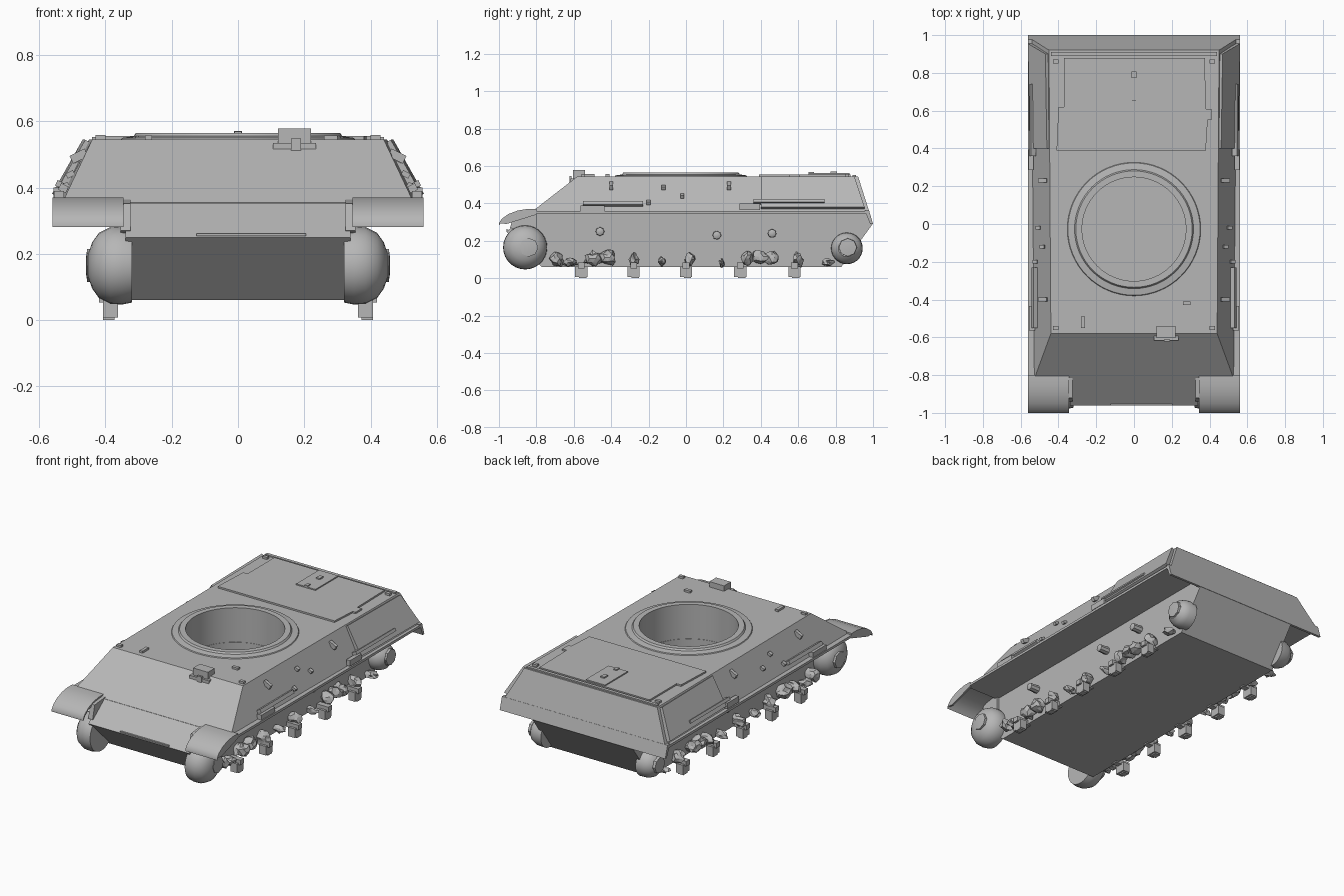
import bpy, bmesh, math, random
from mathutils import Vector, Matrix

if "Cube" in bpy.data.objects:
    bpy.data.objects.remove(bpy.data.objects["Cube"])

random.seed(4)
grey = bpy.data.materials.new("hull_grey")
grey.diffuse_color = (0.47, 0.47, 0.47, 1)
grey.use_nodes = True
grey.node_tree.nodes["Principled BSDF"].inputs["Base Color"].default_value = grey.diffuse_color


def finish(name, bm, smooth=False):
    bmesh.ops.recalc_face_normals(bm, faces=bm.faces)
    me = bpy.data.meshes.new(name)
    bm.to_mesh(me)
    bm.free()
    me.materials.append(grey)
    ob = bpy.data.objects.new(name, me)
    bpy.context.collection.objects.link(ob)
    if smooth:
        bpy.ops.object.select_all(action='DESELECT')
        ob.select_set(True)
        bpy.context.view_layer.objects.active = ob
        bpy.ops.object.shade_smooth_by_angle(angle=math.radians(35))
    return ob


def skin(name, loops, smooth=False, cap=True, closed=False):
    """Bridge equal-length closed loops into a solid."""
    bm = bmesh.new()
    rows = [[bm.verts.new(p) for p in l] for l in loops]
    pairs = list(zip(rows, rows[1:]))
    if closed:
        pairs.append((rows[-1], rows[0]))
    n = len(rows[0])
    for a, b in pairs:
        for i in range(n):
            j = (i + 1) % n
            bm.faces.new((a[i], a[j], b[j], b[i]))
    if cap and not closed:
        bm.faces.new(rows[0])
        bm.faces.new(rows[-1])
    return finish(name, bm, smooth)


def extrude_x(name, prof, x0, x1, smooth=False):
    return skin(name, [[(x, y, z) for y, z in prof] for x in (x0, x1)], smooth)


def box(name, c, s, rot=0.0):
    bm = bmesh.new()
    m = Matrix.Translation(c) @ Matrix.Rotation(rot, 4, 'Y') @ Matrix.Diagonal((*s, 1))
    bmesh.ops.create_cube(bm, size=1, matrix=m)
    return finish(name, bm)


def lathe_x(name, prof, side, cy, cz, n=28):
    """Revolve (x, radius) pairs about a sideways axle."""
    ang = [2 * math.pi * i / n for i in range(n)]
    return skin(name, [[(side * x, cy + r * math.cos(a), cz + r * math.sin(a)) for a in ang]
                       for x, r in prof], True)


def lathe_z(name, prof, cy, n=64, closed=False):
    ang = [2 * math.pi * i / n for i in range(n)]
    return skin(name, [[(r * math.cos(a), cy + r * math.sin(a), z) for a in ang]
                       for r, z in prof], True, closed=closed)


def sheet(pts, t):
    """Give a profile line a thickness below it."""
    return pts + [(y, z - t) for y, z in reversed(pts)]


# Hull: sloped superstructure over a narrower tub
base = [(-.53, -.825, .355), (.53, -.825, .355), (.545, .98, .355), (-.545, .98, .355)]
roof = [(-.44, -.58, .545), (.44, -.58, .545), (.45, .92, .545), (-.45, .92, .545)]
upper = skin("superstructure", [base, roof])
lower = extrude_x("lower_hull", [(-.96, .25), (-.826, .354), (.979, .354), (.998, .29),
                                 (.83, .06), (-.77, .06)], -.34, .34)

# Turret opening
CY = -.027
cutter = lathe_z("turret_opening_cutter", [(.275, .09), (.275, .8)], CY)
cutter.hide_render = True
cutter.hide_viewport = False
for ob in (upper, lower):
    md = ob.modifiers.new("opening", 'BOOLEAN')
    md.operation = 'DIFFERENCE'
    md.solver = 'EXACT'
    md.object = cutter
    bpy.ops.object.select_all(action='DESELECT')
    ob.select_set(True)
    bpy.context.view_layer.objects.active = ob
    bpy.ops.object.modifier_apply(modifier=md.name)
bpy.data.objects.remove(cutter)
lathe_z("turret_ring", [(.275, .535), (.275, .565), (.308, .565), (.315, .555),
                        (.35, .550), (.36, .535)], CY, closed=True)

# Engine deck with its stepped outline and central access hatch
deck = [(-.41, .39), (.38, .39), (.39, .55), (.41, .55), (.41, .61), (.38, .61), (.375, .88),
        (-.37, .88), (-.37, .62), (-.40, .62)]
skin("engine_deck", [[(x, y, z) for x, y in deck] for z in (.535, .555)])
box("deck_hatch", (0, .765, .556), (.13, .22, .012))
box("hatch_handle", (0, .79, .565), (.025, .035, .01))
box("hatch_latch", (0, .67, .562), (.02, .03, .014))
box("rear_roof_lip", (0, .90, .547), (.88, .02, .012))

# Driver's viewing block on the glacis edge
box("vision_block", (.17, -.572, .548), (.10, .065, .06))
box("vision_base", (.17, -.60, .517), (.13, .035, .035))
box("vision_slit", (.175, -.617, .53), (.03, .012, .035))
box("nose_seam", (.04, -.957, .258), (.33, .01, .007))
box("roof_grip", (-.27, -.52, .55), (.02, .06, .015))
box("roof_catch", (.28, -.42, .55), (.04, .02, .015))

# Rear skirt plate across the full width
extrude_x("rear_skirt", [(.955, .365), (.978, .365), (1, .29), (.985, .29)], -.56, .56)

for s, tag in ((-1, "left"), (1, "right")):
    # Track guards and curved front fenders
    extrude_x("track_guard_" + tag, [(-.82, .345), (-.82, .36), (.97, .36), (.97, .345)],
              s * .33, s * .56)
    fender = [(-.80, .37), (-.85, .37), (-.90, .362), (-.95, .343), (-.985, .318), (-1, .295)]
    extrude_x("front_fender_" + tag, sheet(fender, .014), s * .345, s * .56, True)
    extrude_x("fender_side_" + tag, [(-.80, .37), (-.90, .362), (-.95, .343), (-1, .295),
                                     (-.96, .29), (-.80, .34)], s * .548, s * .56)
    extrude_x("fender_bracket_" + tag, [(-.80, .365), (-.92, .352), (-.94, .27), (-.86, .24),
                                        (-.80, .26)], s * .325, s * .355)

    # Rear stowage panel lying on the sloped side
    quad = [(.542, .40, .375), (.45, .40, .538), (.458, .90, .538), (.55, .955, .375)]
    off = Vector((.016, 0, .009))
    skin("rear_side_panel_" + tag,
         [[(s * (x + k * off.x), y, z + k * off.z) for x, y, z in quad] for k in (-.6, .7)])

    # Tool rails and small lugs on the slope
    tilt = -s * .46
    box("front_tool_rail_" + tag, (s * .527, -.39, .398), (.025, .32, .022), tilt)
    box("front_tool_box_" + tag, (s * .54, -.50, .375), (.03, .13, .03))
    box("rear_tool_rail_" + tag, (s * .535, .55, .408), (.03, .38, .018), tilt)
    box("rear_tool_box_" + tag, (s * .545, .34, .382), (.025, .11, .035))
    for y, z in ((-.40, .495), (.23, .495), (-.12, .485), (-.02, .44), (-.20, .405)):
        big = abs(y) > .21
        box("side_lug_" + tag, (s * (.53 - (z - .355) * .47 + .016), y, z),
            (.05 if big else .025, .02, .026 if big else .016), s * .46)
    for y in (-.55, .86):
        box("roof_lug_" + tag, (s * .415, y, .55), (.03, .02, .016))

    # Front drive housing and rear idler hub
    lathe_x("front_drive_" + tag, [(.32, .112), (.35, .118), (.385, .116), (.42, .098),
                                   (.44, .07), (.452, .035)], s, -.86, .165)
    lathe_x("drive_cap_" + tag, [(.43, .05), (.455, .05), (.458, .03)], s, -.84, .165, 8)
    lathe_x("rear_hub_" + tag, [(.32, .085), (.37, .083), (.40, .07), (.42, .045)],
            s, .86, .16)
    lathe_x("rear_hub_cap_" + tag, [(.40, .05), (.43, .048), (.432, .02)], s, .865, .165, 8)

    # Bump stops on the tub wall
    for y, z in ((-.46, .25), (.165, .23), (.46, .24)):
        lathe_x("bump_stop_" + tag, [(.33, .024), (.40, .022), (.405, .012)], s, y, z, 8)

    # Suspension feet under each station
    for y in (-.56, -.28, 0, .29, .58):
        box("suspension_foot_" + tag, (s * .385, y, .035), (.045, .065, .055))
        box("foot_pad_" + tag, (s * .39, y + .008, .009), (.035, .04, .018))
        box("foot_axle_" + tag, (s * .37, y, .068), (.10, .035, .03))

    # Rugged suspension linkages, made from irregular lumps
    for y, z, ly, lz in ((-.69, .105, .05, .05), (-.62, .085, .05, .03), (-.50, .105, .06, .05),
                         (-.42, .11, .06, .05), (-.28, .10, .035, .05), (-.13, .09, .025, .03),
                         (.02, .10, .035, .045), (.19, .08, .02, .03), (.33, .105, .04, .045),
                         (.40, .115, .06, .05), (.46, .11, .05, .05), (.60, .10, .035, .05),
                         (.76, .085, .04, .025)):
        bm = bmesh.new()
        bmesh.ops.create_icosphere(bm, subdivisions=2, radius=1)
        for v in bm.verts:
            k = random.uniform(.6, 1.1)
            v.co = Vector((s * .37 + v.co.x * .05 * k, y + v.co.y * ly * k * .9,
                           z + v.co.z * lz * k * .9))
        finish("suspension_link_" + tag, bm)
